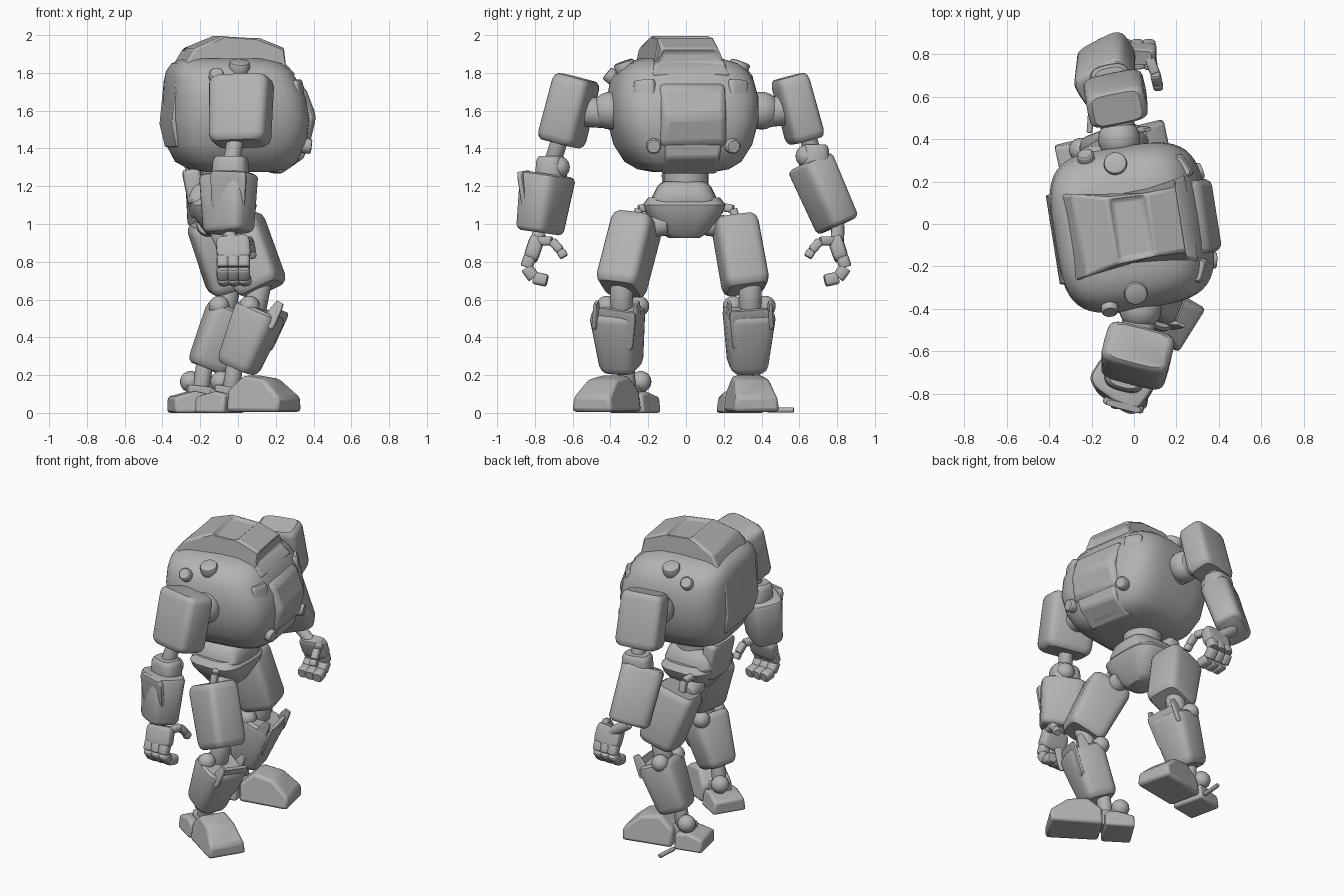
import bpy, bmesh
from math import cos, sin, pi, radians, copysign
from mathutils import Vector, Matrix

cube = bpy.data.objects.get("Cube")
if cube:
    bpy.data.objects.remove(cube, do_unlink=True)

metal = bpy.data.materials.new("plain grey metal")
metal.use_nodes = True
metal.diffuse_color = (0.45, 0.45, 0.45, 1)
metal.node_tree.nodes["Principled BSDF"].inputs["Base Color"].default_value = (0.45, 0.45, 0.45, 1)


def finish(name, bm, bevel=0.0, angle=35):
    bmesh.ops.recalc_face_normals(bm, faces=bm.faces[:])
    mesh = bpy.data.meshes.new(name)
    bm.to_mesh(mesh)
    bm.free()
    mesh.shade_smooth()
    mesh.set_sharp_from_angle(angle=radians(angle))
    mesh.materials.append(metal)
    ob = bpy.data.objects.new(name, mesh)
    bpy.context.collection.objects.link(ob)
    if bevel:
        mod = ob.modifiers.new("soft edges", "BEVEL")
        mod.width, mod.segments, mod.limit_method = bevel, 2, "ANGLE"
    return ob


def turn(yaw, x=0, y=0):
    return Matrix.Translation((x, y, 0)) @ Matrix.Rotation(radians(yaw), 4, "Z")


def loft(name, rings, power, frame, sides=32):
    """Skin superellipse rings given as (height, centre x, half x, half y)."""
    bm = bmesh.new()
    loops = []
    for z, cx, rx, ry in rings:
        ring = []
        for i in range(sides):
            c, s = cos(2 * pi * i / sides), sin(2 * pi * i / sides)
            px = copysign(abs(c) ** (2 / power), c)
            py = copysign(abs(s) ** (2 / power), s)
            ring.append(bm.verts.new(frame @ Vector((cx + rx * px, ry * py, z))))
        loops.append(ring)
    for a, b in zip(loops, loops[1:]):
        for i in range(sides):
            j = (i + 1) % sides
            bm.faces.new((a[i], a[j], b[j], b[i]))
    bm.faces.new(loops[0])
    bm.faces.new(loops[-1])
    return finish(name, bm)


def limb(name, start, end, size0, size1, yaw=0, power=5, lip=0.03):
    """Rounded tapering block between two points; sizes are half widths."""
    p, q = Vector(start), Vector(end)
    up = (q - p).normalized()
    side = Vector((cos(radians(yaw)), sin(radians(yaw)), 0))
    if abs(up.dot(side)) > 0.95:
        side = Vector((0, 0, 1))
    side = (side - up * side.dot(up)).normalized()
    frame = Matrix.Translation(p) @ Matrix((side, up.cross(side), up)).transposed().to_4x4()
    length = (q - p).length
    lip = min(lip, length * 0.4)
    rings = []
    for h, shrink in ((0, 0.82), (lip * 0.35, 0.94), (lip, 1),
                      (length - lip, 1), (length - lip * 0.35, 0.94), (length, 0.82)):
        t = h / length
        rings.append((h, 0, shrink * (size0[0] + (size1[0] - size0[0]) * t),
                      shrink * (size0[1] + (size1[1] - size0[1]) * t)))
    return loft(name, rings, power, frame, 24)


def rod(name, start, end, radius, lip=0.01):
    return limb(name, start, end, (radius, radius), (radius, radius), 0, 2, lip)


def chain(name, points, radius):
    for i, (a, b) in enumerate(zip(points, points[1:])):
        limb(f"{name}_{i + 1}", a, b, (radius, radius), (radius, radius), 0, 3, 0.01)


def ball(name, centre, radius):
    bm = bmesh.new()
    bmesh.ops.create_uvsphere(bm, u_segments=20, v_segments=12, radius=radius,
                              matrix=Matrix.Translation(centre))
    return finish(name, bm)


def slab(name, profile, frame, bevel=0.015, insets=()):
    """Side profile of (x, z, half width) points made solid across y."""
    bm = bmesh.new()
    rows = [[bm.verts.new(frame @ Vector((x, s * w, z))) for x, z, w in profile] for s in (-1, 1)]
    bm.faces.new(rows[0])
    bm.faces.new(rows[1][::-1])
    n = len(profile)
    strips = [bm.faces.new((rows[0][i], rows[1][i], rows[1][(i + 1) % n], rows[0][(i + 1) % n]))
              for i in range(n)]
    bmesh.ops.recalc_face_normals(bm, faces=bm.faces[:])
    for i in insets:
        bmesh.ops.inset_region(bm, faces=[strips[i]], thickness=0.022, depth=-0.025)
    return finish(name, bm, bevel)


# Torso
body = turn(9, 0, -.015)
loft("torso_hull", [(1.275, 0, .17, .15), (1.29, 0, .25, .23), (1.33, -.01, .31, .295),
                    (1.42, -.01, .355, .35), (1.55, -.01, .37, .385), (1.67, -.02, .36, .385),
                    (1.76, -.04, .335, .365), (1.81, -.05, .315, .335), (1.85, -.06, .28, .285),
                    (1.875, -.08, .21, .21)], 3.8, body, 48)
slab("cockpit_ridge", [(-.36, 1.40, .2), (-.388, 1.53, .22), (-.365, 1.76, .22), (-.265, 1.93, .2),
                       (-.1, 2.0, .155), (.08, 1.99, .15), (.23, 1.93, .15), (.235, 1.84, .19),
                       (.28, 1.79, .21), (.1, 1.7, .2), (-.25, 1.5, .2)],
     body, 0.02, (4, 6))
slab("chest_plate", [(.22, 1.36, .19), (.36, 1.42, .18), (.4, 1.57, .16), (.335, 1.73, .18),
                     (.22, 1.77, .18)], body, 0.03)
slab("chin_plate", [(.1, 1.31, .15), (.21, 1.265, .15), (.335, 1.35, .14), (.355, 1.46, .16),
                    (.2, 1.46, .16)], body, 0.015)
for side, s in (("right", -1), ("left", 1)):
    at = lambda x, y, z: body @ Vector((x, s * y, z))
    limb(f"{side}_cheek_plate", at(.28, .24, 1.5), at(.25, .24, 1.76), (.05, .055), (.05, .06), 9 + s * 25)
    rod(f"{side}_shoulder_cap", at(-.04, .29, 1.79), at(-.04, .315, 1.86), .055)
    rod(f"{side}_side_knob", at(-.17, .33, 1.76), at(-.175, .38, 1.80), .04)
    rod(f"{side}_front_knob", at(.28, .2, 1.42), at(.36, .215, 1.41), .04)

# Waist and pelvis
rod("waist", (-.07, 0, 1.17), (-.07, 0, 1.32), .12)
limb("pelvis_collar", (-.09, -.01, 1.1), (-.09, -.01, 1.225), (.19, .19), (.16, .13), 0, 4)
loft("pelvis", [(.925, -.06, .06, .08), (.95, -.07, .10, .12), (1.06, -.08, .17, .205),
                (1.10, -.08, .18, .22), (1.14, -.08, .15, .19)], 3.5, turn(0, 0, -.01))
limb("tail_plate", (-.2, -.01, 1.04), (-.25, -.01, 1.29), (.05, .11), (.05, .12))

# Legs
for side, s, dx, yaw in (("right", -1, 0, -20), ("left", 1, -.16, 10)):
    at = lambda x, y, z: Vector((x + dx, s * y, z))
    splay = .03 if s < 0 else 0
    hip = .04 if s > 0 else 0
    chain(f"{side}_hip_pipe", [at(-.02, .13, 1.05), at(-.02, .19, 1.09), at(0, .25, 1.08), at(0, .27, 1.0)], .022)
    rod(f"{side}_hip_joint", at(0, .1, 1.0), at(0, .24, .98), .06)
    limb(f"{side}_thigh", at(-.015 + hip, .255, 1.02), at(.13, .32 + splay, .655),
         (.14, .116), (.125, .12), yaw, 5, .045)
    rod(f"{side}_knee_strut", at(.12, .34, .7), at(.08, .34, .5), .06)
    for k, y in enumerate((.25, .42)):
        ball(f"{side}_knee_ball_{k + 1}", at(.06, y, .565), .055)
    limb(f"{side}_shin", at(.125, .335 + splay, .55), at(-.005, .325 + splay / 2, .235),
         (.125, .138), (.105, .1), yaw, 4, .04)
    limb(f"{side}_knee_guard", at(.14, .335 + splay, .34), at(.228, .335 + splay, .545), (.015, .09), (.014, .11), yaw)
    for k, y in enumerate((.23, .445)):
        limb(f"{side}_guard_spike_{k + 1}", at(.15, y + splay, .46), at(.225, y + splay, .585),
             (.045, .014), (.022, .01), yaw)
    # Ankle and foot
    rod(f"{side}_ankle_strut", at(-.01, .32, .3), at(-.04, .31, .1), .045)
    ball(f"{side}_ankle_ball", at(-.09, .24 if s < 0 else .35, .165), .057)
    foot = turn(-32, .045, -.36) if s < 0 else turn(12, -.1, .32)
    slab(f"{side}_toe_block", [(-.06, .005, .115), (.27, .005, .125), (.27, .085, .115), (.16, .18, .09),
                               (.03, .2, .085), (-.06, .12, .1)], foot, .02)
    slab(f"{side}_heel_block", [(-.26, 0, .11), (-.075, 0, .115), (-.075, .1, .1), (-.15, .115, .09),
                                (-.26, .085, .10)], foot, .015)
    slab(f"{side}_foot_bridge", [(-.17, .03, .06), (0, .03, .06), (0, .13, .05), (-.17, .15, .05)], foot, .01)
rod("left_foot_nub", (-.21, .43, .015), (-.2, .57, .015), .014)

# Arms: shoulder, upper arm top and bottom with half widths, elbow, forearm top and bottom with half widths
arms = {
    "right": (-1, -15, .03, (.02, -.575, 1.775), (.01, -.665, 1.425), (.165, .105), (.155, .11),
              (-.04, -.715, 1.30), (-.05, -.73, 1.265), (-.05, -.775, .955), (.145, .115), (.125, .095)),
    "left": (1, 12, -.07, (-.08, .545, 1.78), (-.09, .635, 1.44), (.14, .088), (.145, .092),
             (-.11, .68, 1.36), (-.14, .655, 1.33), (-.13, .805, .99), (.135, .098), (.13, .09)),
}
for side, (s, yaw, hub, top, low, upper0, upper1, elbow, fore, wrist, big, small) in arms.items():
    mid = (Vector(top) + Vector(low)) / 2
    rod(f"{side}_shoulder_axle", (hub, s * .32, 1.58), mid, .08)
    ball(f"{side}_shoulder_ball", (hub, s * .40, 1.60), .1)
    limb(f"{side}_upper_arm", top, low, upper0, upper1, yaw, 5, .04)
    rod(f"{side}_elbow_rod", mid, elbow, .045)
    e = Vector(elbow)
    limb(f"{side}_elbow_block", e + Vector((0, 0, .06)), e - Vector((0, 0, .08)), (.09, .07), (.1, .08), yaw, 3)
    ball(f"{side}_elbow_ball", e + Vector((.03, -s * .04, 0)), .06)
    limb(f"{side}_forearm", fore, wrist, big, small, yaw + s * 20, 4, .025)
    f, w = Vector(fore), Vector(wrist)
    if s < 0:
        limb("right_forearm_flange", f + Vector((0, -.13, .015)), f.lerp(w, .6) + Vector((0, -.075, 0)),
             (.1, .018), (.09, .018), yaw)
    # Hand
    hx = -.02 if s < 0 else .02
    at = lambda x, y, z: Vector((hx + x, s * y, z))
    rod(f"{side}_wrist_rod", w, at(0, .80, .88), .035)
    limb(f"{side}_palm", at(-.01, .785, .93), at(0, .825, .81), (.09, .04), (.09, .04))
    for k, x in enumerate((-.06, -.005, .05)):
        chain(f"{side}_finger_{k + 1}", [at(x, .825, .83), at(x, .845, .77), at(x, .805, .715), at(x + .01, .735, .70)], .033)
    chain(f"{side}_thumb", [at(.05, .79, .91), at(.08, .71, .91), at(.09, .665, .86), at(.095, .645, .825)], .024)
